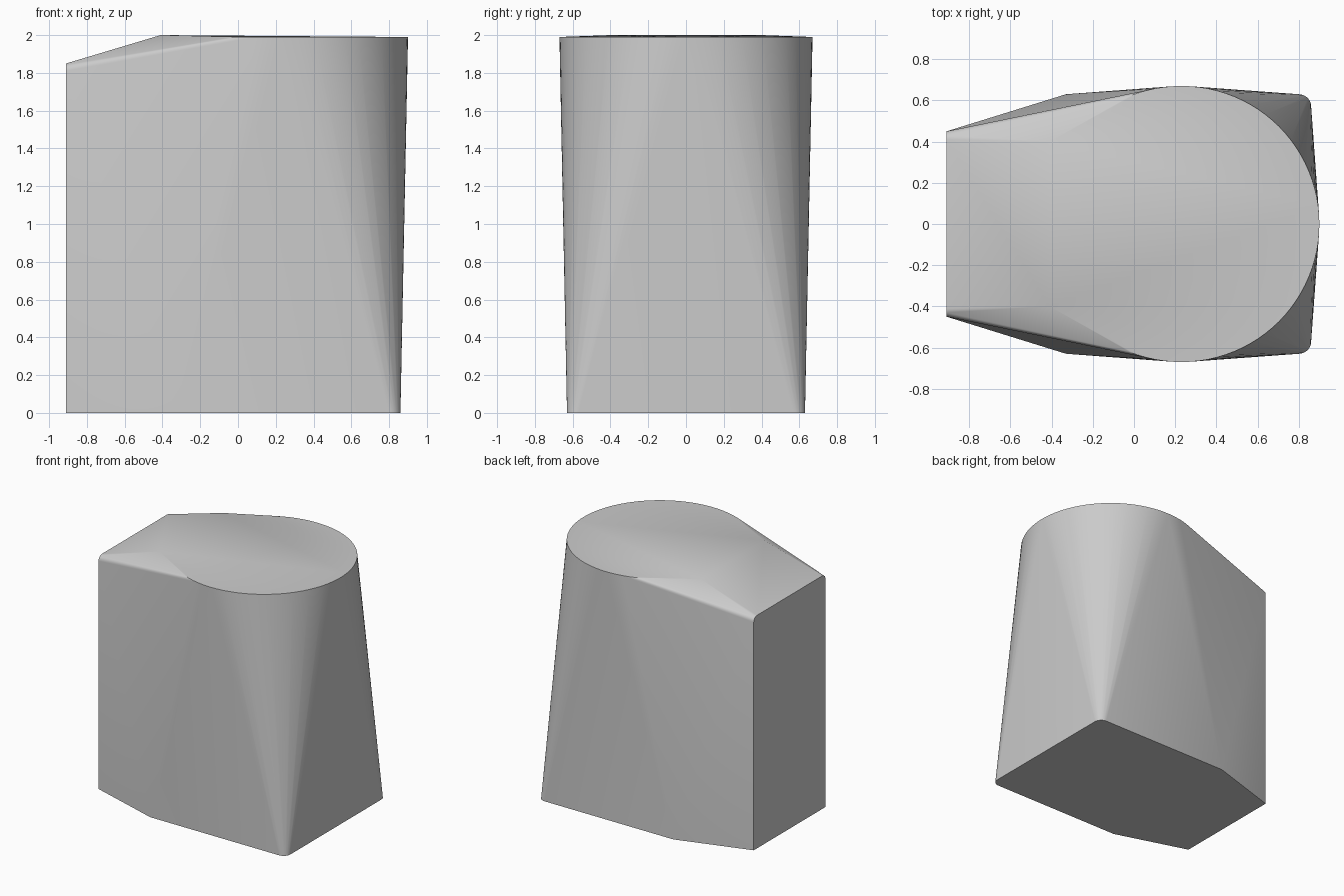
import bpy, bmesh, math
from math import cos, sin, pi

cube = bpy.data.objects.get("Cube")
if cube:
    bpy.data.objects.remove(cube, do_unlink=True)

grey = bpy.data.materials.new("plain grey")
grey.use_nodes = True
grey.diffuse_color = (0.6, 0.6, 0.6, 1)
grey.node_tree.nodes["Principled BSDF"].inputs["Base Color"].default_value = (0.6, 0.6, 0.6, 1)


def arc(cx, cy, r, start, end, n):
    """Points on a circular arc, angles in radians."""
    return [(cx + r * cos(start + (end - start) * i / n),
             cy + r * sin(start + (end - start) * i / n)) for i in range(n + 1)]


points = []

# Round top rim
points += [(x, y, 1.99) for x, y in arc(0.23, 0, 0.67, 0, 2 * pi, 96)[:-1]]

for s in (1, -1):
    # Base outline: bend and rounded corner
    points.append((-0.33, s * 0.63, 0))
    points += [(x, s * y, 0) for x, y in arc(0.80, 0.57, 0.06, 0, pi / 2, 8)]
    # Flat end with rounded upper corners
    points.append((-0.91, s * 0.45, 0))
    points += [(-0.91, s * y, z) for y, z in arc(0.41, 1.81, 0.04, 0, pi / 2, 6)]
    # Ridge where the ramp meets the top
    points.append((-0.41, s * 0.40, 2.0))

# Skin the profiles into one convex body
bm = bmesh.new()
for p in points:
    bm.verts.new(p)
hull = bmesh.ops.convex_hull(bm, input=bm.verts)
loose = {g for g in hull["geom_interior"] + hull["geom_unused"]
         if isinstance(g, bmesh.types.BMVert)}
bmesh.ops.delete(bm, geom=list(loose), context="VERTS")
bmesh.ops.dissolve_limit(bm, angle_limit=math.radians(0.1), verts=bm.verts, edges=bm.edges)
bmesh.ops.recalc_face_normals(bm, faces=bm.faces)

mesh = bpy.data.meshes.new("tapered_body")
bm.to_mesh(mesh)
bm.free()
mesh.materials.append(grey)
body = bpy.data.objects.new("tapered_body", mesh)
bpy.context.collection.objects.link(body)

# Smooth rounded sides, crisp rim and base
bpy.context.view_layer.objects.active = body
body.select_set(True)
bpy.ops.object.shade_smooth_by_angle(angle=math.radians(30))
